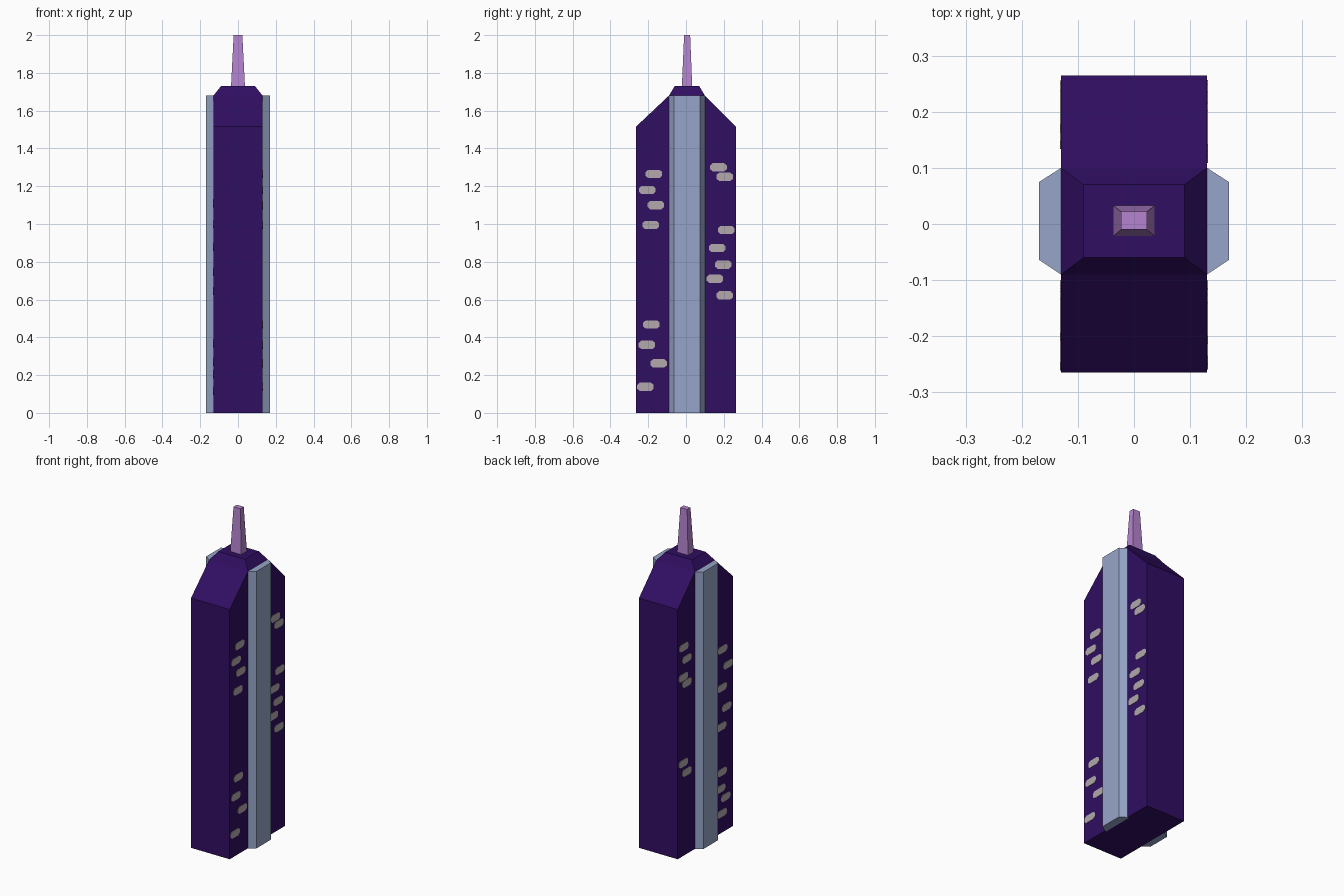
import bpy, bmesh, math

if "Cube" in bpy.data.objects:
    bpy.data.objects.remove(bpy.data.objects["Cube"])

def material(name, srgb):
    m = bpy.data.materials.new(name)
    lin = [((c / 255 + 0.055) / 1.055) ** 2.4 if c > 10 else c / 255 / 12.92 for c in srgb]
    m.diffuse_color = (*lin, 1)
    m.use_nodes = True
    m.node_tree.nodes["Principled BSDF"].inputs["Base Color"].default_value = m.diffuse_color
    return m

PURPLE = material("deep_purple", (48, 14, 98))
BLUE = material("blue_grey", (150, 165, 200))
LILAC = material("lilac", (182, 132, 208))
PALE = material("pale_window", (178, 169, 172))

def loft(name, rings, mat):
    """Closed solid through a list of equal-length point rings."""
    bm = bmesh.new()
    vs = [[bm.verts.new(p) for p in r] for r in rings]
    n = len(vs[0])
    for a, b in zip(vs, vs[1:]):
        for i in range(n):
            j = (i + 1) % n
            bm.faces.new((a[i], a[j], b[j], b[i]))
    bm.faces.new(vs[0][::-1])
    bm.faces.new(vs[-1])
    bmesh.ops.recalc_face_normals(bm, faces=bm.faces)
    me = bpy.data.meshes.new(name)
    bm.to_mesh(me)
    bm.free()
    me.materials.append(mat)
    ob = bpy.data.objects.new(name, me)
    bpy.context.collection.objects.link(ob)
    return ob

def rect(x, y0, y1, z):
    return [(-x, y0, z), (x, y0, z), (x, y1, z), (-x, y1, z)]

# Tower with sloped shoulders and bevelled cap
loft("tower", [rect(0.13, -0.265, 0.265, 0), rect(0.13, -0.265, 0.265, 1.515),
               rect(0.13, -0.09, 0.10, 1.68), rect(0.09, -0.06, 0.07, 1.73)], PURPLE)

# Tapered spire
loft("spire", [rect(0.037, -0.022, 0.033, 1.725), rect(0.023, -0.01, 0.022, 2.0)], LILAC)

# Bevelled pillar on each side
for side, s in (("right", 1), ("left", -1)):
    prof = [(0.12, -0.09), (0.13, -0.09), (0.169, -0.064), (0.169, 0.075), (0.13, 0.10), (0.12, 0.10)]
    loft(side + "_pillar", [[(s * x, y, z) for x, y in prof] for z in (0, 1.68)], BLUE)

# Scattered eight-sided window plates: (y, z) centres
WINDOWS = {
    1: [(-.17, 1.265), (-.205, 1.18), (-.16, 1.10), (-.187, .995), (-.183, .468), (-.207, .36),
        (-.145, .262), (-.215, .138), (.172, 1.30), (.205, 1.25), (.213, .968), (.165, .873),
        (.197, .785), (.153, .71), (.205, .622)],
    -1: [(.207, 1.265), (.178, 1.185), (.212, 1.084), (.178, 1.038), (.212, .563), (.178, .499),
         (-.164, 1.11), (-.217, 1.0), (-.159, .88), (-.202, .748), (-.154, .645), (-.159, .368),
         (-.145, .271), (-.193, .204), (-.159, .118)],
}
SHAPE = [(-.044, -.01), (-.03, -.022), (.03, -.022), (.044, -.01),
         (.044, .01), (.03, .022), (-.03, .022), (-.044, .01)]
for s, spots in WINDOWS.items():
    for i, (y, z) in enumerate(spots):
        loft(f"{'right' if s > 0 else 'left'}_window_{i + 1}",
             [[(s * x, y + a, z + b) for a, b in SHAPE] for x in (0.128, 0.132)], PALE)
